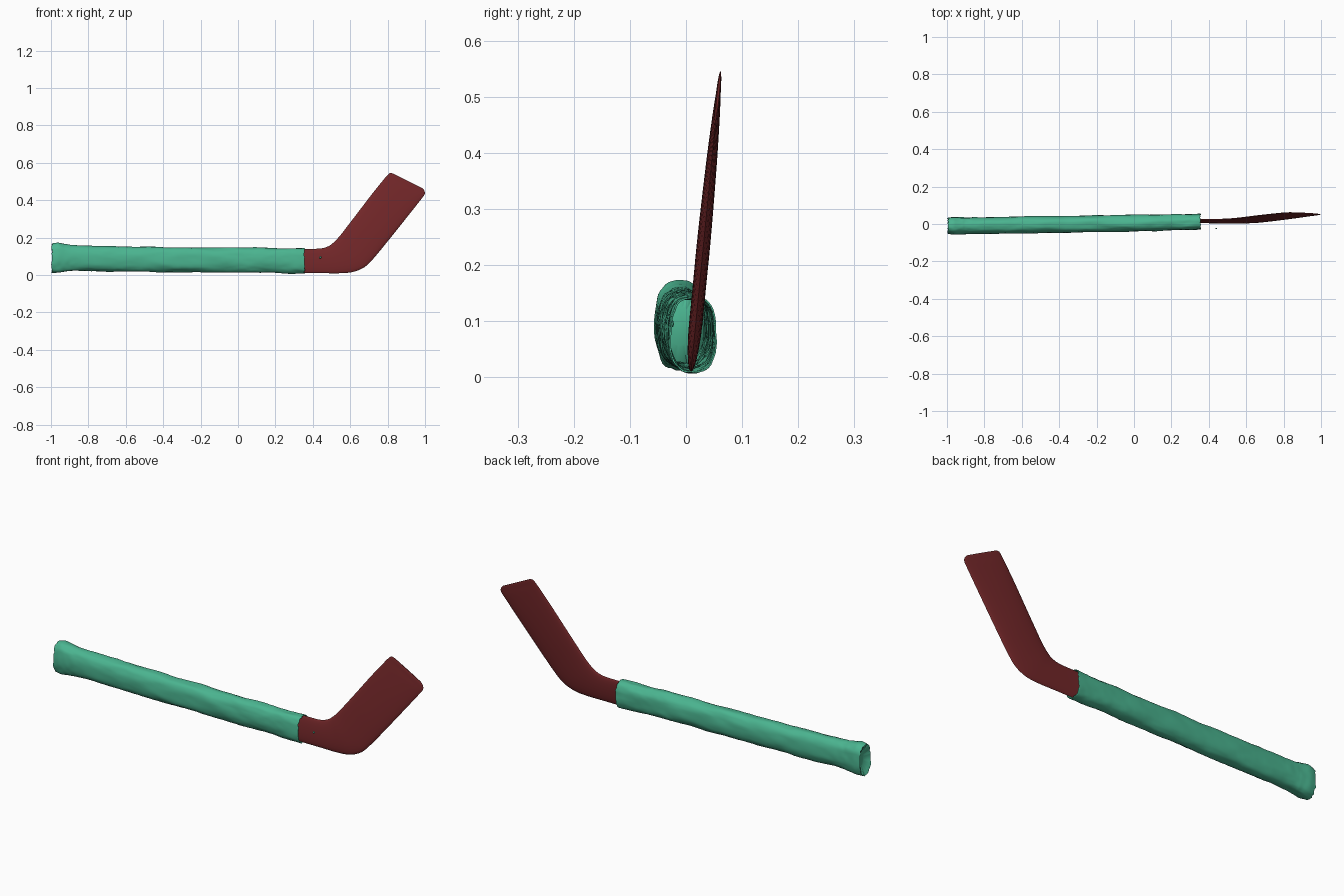
import bpy, bmesh, math
from mathutils import Vector, noise

if "Cube" in bpy.data.objects:
    bpy.data.objects.remove(bpy.data.objects["Cube"])


def material(name, color):
    m = bpy.data.materials.new(name)
    m.diffuse_color = color
    m.use_nodes = True
    m.node_tree.nodes["Principled BSDF"].inputs["Base Color"].default_value = m.diffuse_color
    return m


def make(name, bm, mat):
    bmesh.ops.recalc_face_normals(bm, faces=bm.faces)
    me = bpy.data.meshes.new(name)
    bm.to_mesh(me)
    bm.free()
    me.materials.append(mat)
    ob = bpy.data.objects.new(name, me)
    bpy.context.collection.objects.link(ob)
    bpy.ops.object.select_all(action='DESELECT')
    bpy.context.view_layer.objects.active = ob
    ob.select_set(True)
    bpy.ops.object.shade_smooth_by_angle(angle=math.radians(50))
    return ob


def bridge(bm, a, b):
    for i in range(len(a)):
        j = (i + 1) % len(a)
        bm.faces.new((a[i], a[j], b[j], b[i]))


def spline(rows, t):
    # Catmull-Rom through rows of numbers, t counted in rows
    i = min(int(t), len(rows) - 2)
    f = t - i
    p = [rows[max(0, min(len(rows) - 1, i + k))] for k in (-1, 0, 1, 2)]
    return [0.5 * (2 * b + (c - a) * f + (2 * a - 5 * b + 4 * c - d) * f * f
                   + (3 * b - a - 3 * c + d) * f ** 3) for a, b, c, d in zip(*p)]


green = material("wrap_green", (0.07, 0.46, 0.28, 1))
red = material("blade_red", (0.17, 0.02, 0.022, 1))

# Blade: rows of outer x, outer z, inner x, inner z, half thickness
rows = [
    (0.28, 0.012, 0.28, 0.138, 0.009), (0.36, 0.010, 0.36, 0.140, 0.009),
    (0.45, 0.010, 0.44, 0.142, 0.010), (0.55, 0.010, 0.485, 0.155, 0.011),
    (0.62, 0.018, 0.515, 0.178, 0.012), (0.68, 0.045, 0.545, 0.210, 0.012),
    (0.73, 0.095, 0.58, 0.255, 0.012), (0.80, 0.180, 0.63, 0.320, 0.012),
    (0.90, 0.305, 0.71, 0.425, 0.010), (0.975, 0.40, 0.77, 0.500, 0.007),
    (0.997, 0.43, 0.795, 0.530, 0.005), (0.997, 0.45, 0.812, 0.545, 0.004),
    (0.985, 0.465, 0.830, 0.543, 0.002)]
bm = bmesh.new()
rings = []
steps, sides = 6, 24
for k in range((len(rows) - 1) * steps + 1):
    ox, oz, ix, iz, th = spline(rows, k / steps)
    ring = []
    for s in range(sides):
        a = 2 * math.pi * s / sides
        u = 0.5 - 0.5 * math.cos(a)
        x, z = ox + (ix - ox) * u, oz + (iz - oz) * u
        y = 0.008 + 0.098 * z + th * math.sin(a)
        ring.append(bm.verts.new((x, y, z)))
    rings.append(ring)
for a, b in zip(rings, rings[1:]):
    bridge(bm, a, b)
bm.faces.new(rings[0])
bm.faces.new(rings[-1])
make("blade", bm, red)

# Wrapped handle: rows of x, y low, y high, z low, z high
rows = [
    (-0.995, -0.052, 0.032, 0.012, 0.170), (-0.965, -0.057, 0.037, 0.012, 0.174),
    (-0.92, -0.055, 0.036, 0.018, 0.164), (-0.86, -0.054, 0.036, 0.021, 0.159),
    (-0.60, -0.050, 0.041, 0.018, 0.153), (-0.30, -0.046, 0.045, 0.015, 0.149),
    (0.00, -0.040, 0.049, 0.015, 0.147), (0.22, -0.034, 0.052, 0.011, 0.145),
    (0.355, -0.030, 0.055, 0.006, 0.143)]
bm = bmesh.new()
rings = []
steps, sides = 14, 48
count = (len(rows) - 1) * steps
for k in range(count + 1):
    x, y0, y1, z0, z1 = spline(rows, k / steps)
    ring = []
    for s in range(sides):
        a = 2 * math.pi * s / sides
        c, d = math.cos(a), math.sin(a)
        # slightly boxy oval with soft wrinkles
        c = math.copysign(abs(c) ** 0.85, c)
        d = math.copysign(abs(d) ** 0.85, d)
        w = 1 + 0.07 * noise.noise(Vector((x * 9, c * 1.6, d * 1.6)))
        w += 0.03 * noise.noise(Vector((x * 30, c * 4, d * 4 + 7)))
        # ragged rims
        rim = max(0, 1 - min(k, count - k) / 4)
        dx = rim * 0.008 * noise.noise(Vector((c * 5, d * 5, x)))
        ring.append(bm.verts.new((
            max(-1, x + dx), (y0 + y1) / 2 + (y1 - y0) / 2 * c * w,
            max(0.001, (z0 + z1) / 2 + (z1 - z0) / 2 * d * w))))
    rings.append(ring)
for a, b in zip(rings, rings[1:]):
    bridge(bm, a, b)
# sunken cap on the butt end, other end stays open around the blade
mid = Vector((-0.995, -0.010, 0.091))
prev = rings[0]
for f, push in ((0.8, 0.008), (0.45, 0.022)):
    ring = []
    for v in rings[0]:
        p = mid.lerp(v.co, f)
        p.x += push
        ring.append(bm.verts.new(p))
    bridge(bm, prev, ring)
    prev = ring
bm.faces.new(prev)
handle = make("handle_wrap", bm, green)
sol = handle.modifiers.new("thickness", 'SOLIDIFY')
sol.thickness = 0.003

# Stray fleck of wrap in front of the blade
bm = bmesh.new()
bmesh.ops.create_icosphere(bm, subdivisions=2, radius=0.006)
bmesh.ops.scale(bm, vec=(1, 0.4, 1), verts=bm.verts)
bmesh.ops.translate(bm, vec=(0.44, -0.024, 0.095), verts=bm.verts)
make("wrap_fleck", bm, green)
